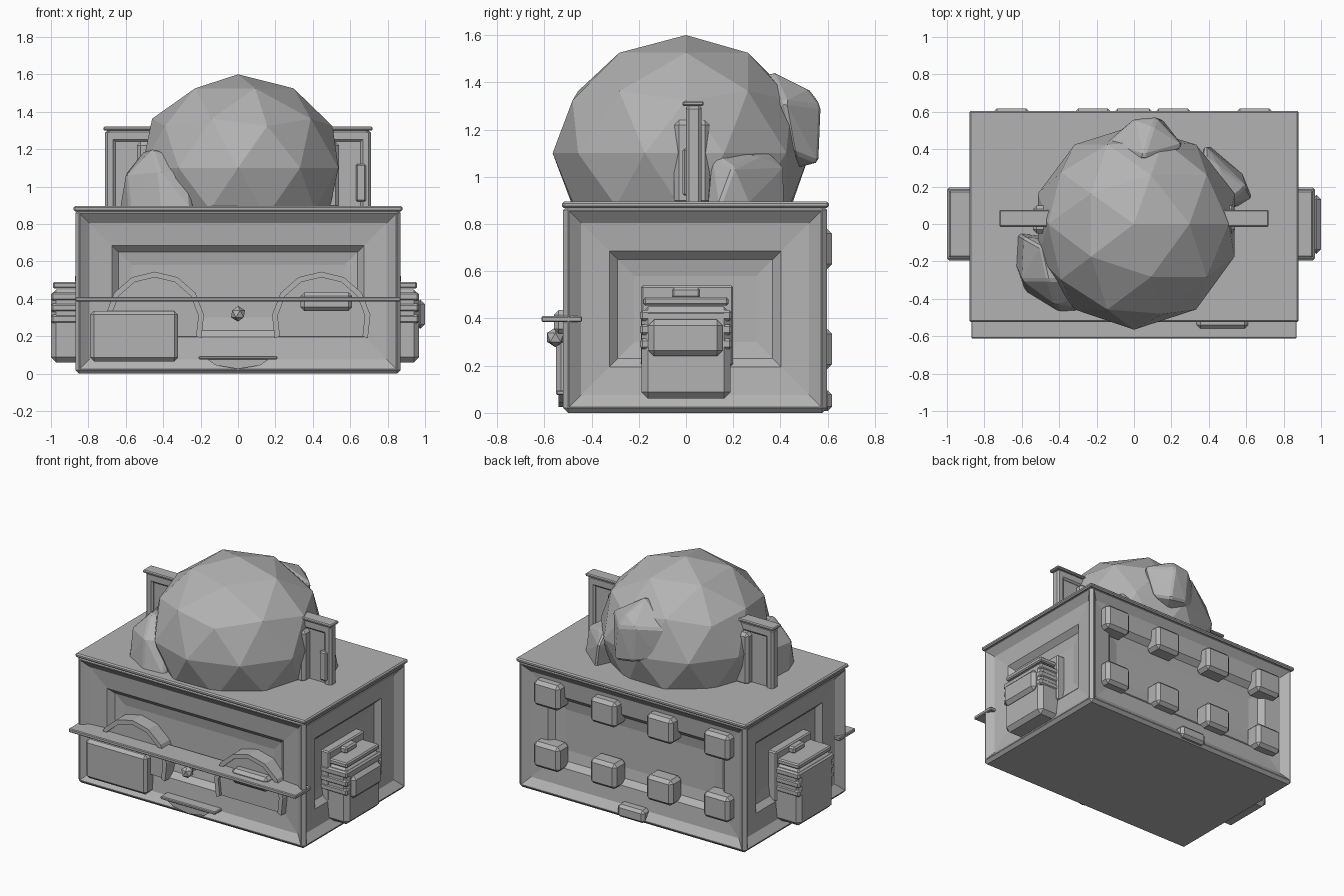
import bpy, bmesh, math
from mathutils import Vector

if "Cube" in bpy.data.objects:
    bpy.data.objects.remove(bpy.data.objects["Cube"])

grey = bpy.data.materials.new("plain_grey")
grey.diffuse_color = (0.45, 0.45, 0.45, 1)
grey.use_nodes = True
grey.node_tree.nodes["Principled BSDF"].inputs["Base Color"].default_value = grey.diffuse_color


def finish(name, bm, bevel=0.0):
    bmesh.ops.recalc_face_normals(bm, faces=bm.faces)
    me = bpy.data.meshes.new(name)
    bm.to_mesh(me)
    bm.free()
    me.materials.append(grey)
    ob = bpy.data.objects.new(name, me)
    bpy.context.collection.objects.link(ob)
    if bevel:
        mod = ob.modifiers.new("edge_bevel", 'BEVEL')
        mod.width = bevel
        mod.segments = 1
    return ob


def box_mesh(x, y, z):
    bm = bmesh.new()
    bmesh.ops.create_cube(bm, size=1)
    for v in bm.verts:
        v.co = Vector([sum(r) / 2 + c * abs(r[1] - r[0]) for r, c in zip((x, y, z), v.co)])
    return bm


def box(name, x, y, z, bevel=0.006):
    """Box from (min, max) ranges."""
    return finish(name, box_mesh(x, y, z), bevel)


def rock(name, points):
    """Convex faceted rock around a few points."""
    bm = bmesh.new()
    for p in points:
        bm.verts.new(p)
    hull = bmesh.ops.convex_hull(bm, input=bm.verts)
    junk = [g for g in hull["geom_interior"] if isinstance(g, bmesh.types.BMVert)]
    bmesh.ops.delete(bm, geom=junk, context='VERTS')
    return finish(name, bm, 0.012)


def prism(name, outline, y0, y1):
    """Extrude an x-z outline from y0 to y1."""
    bm = bmesh.new()
    a = [bm.verts.new((x, y0, z)) for x, z in outline]
    b = [bm.verts.new((x, y1, z)) for x, z in outline]
    bm.faces.new(a)
    bm.faces.new(b)
    n = len(a)
    for i in range(n):
        bm.faces.new((a[i], a[(i + 1) % n], b[(i + 1) % n], b[i]))
    return finish(name, bm)


def arc(cx, cz, r, start, end, steps):
    return [(cx + r * math.cos(math.radians(start + (end - start) * i / steps)),
             cz + r * math.sin(math.radians(start + (end - start) * i / steps)))
            for i in range(steps + 1)]


# Main body: bevelled box whose four walls sink inwards in steps
bm = box_mesh((-0.87, 0.87), (-0.52, 0.597), (0, 0.88))
bmesh.ops.bevel(bm, geom=bm.edges[:], offset=0.02, segments=1, affect='EDGES')
bm.normal_update()
walls = [f for f in bm.faces if f.calc_area() > 0.5 and abs(f.normal.z) < 0.1]
for wall in walls:
    for thick, sink in ((0.005, 0), (0.05, 0.04), (0.12, 0.012), (0.035, 0.035), (0.07, 0.012)):
        bmesh.ops.inset_region(bm, faces=[wall], thickness=thick, depth=-sink,
                               use_even_offset=True, use_boundary=True)
finish("body", bm)
box("lid", (-0.88, 0.88), (-0.525, 0.605), (0.868, 0.895), 0.008)

# Large faceted boulder, a little flatter at the back and left
bm = bmesh.new()
bmesh.ops.create_icosphere(bm, subdivisions=2, radius=1)
for v in bm.verts:
    v.co = Vector((v.co.x * (0.565 if v.co.x > 0 else 0.54),
                   v.co.y * (0.525 if v.co.y > 0 else 0.565), 1.1 + 0.5 * v.co.z))
finish("boulder", bm)

# Smaller rocks leaning on the boulder
rock("front_left_rock", [
    (-.62, -.05, .88), (-.63, -.22, .88), (-.58, -.36, .88), (-.4, -.47, .88), (-.25, -.46, .88),
    (-.59, -.07, 1.08), (-.6, -.3, 1.06), (-.42, -.43, 1.08), (-.27, -.38, 1.08),
    (-.5, -.12, 1.19), (-.46, -.3, 1.2), (-.38, -.3, 1.18), (-.2, -.1, 1.1), (-.2, -.1, .88)])
rock("back_right_rock", [
    (.4, .42, .88), (.58, .27, .88), (.63, .14, .88), (.55, .09, .88), (.3, .2, .88),
    (.38, .42, 1.04), (.6, .2, 1.04), (.38, .36, 1.1), (.5, .11, 1.1), (.46, .3, 1.09), (.3, .15, 1.1)])
rock("back_rock", [
    (0, .56, 1.32), (.12, .57, 1.3), (.02, .56, 1.08), (.15, .56, 1.06), (-.15, .43, 1.3),
    (-.12, .46, 1.1), (.26, .42, 1.32), (.22, .46, 1.1), (.05, .36, 1.45), (.1, .52, 1.37),
    (.08, .45, 1.03), (.05, .2, 1.25)])

# Framed panel standing through the boulder
box("frame_panel", (-0.67, 0.67), (0.015, 0.05), (0.88, 1.29), 0)
box("frame_cap", (-0.72, 0.72), (-0.015, 0.075), (1.3, 1.32), 0.006)
box("frame_rail", (-0.70, 0.70), (0, 0.065), (1.24, 1.305), 0.012)
for s in (-1, 1):
    box("frame_post", (s * 0.71, s * 0.655), (0, 0.065), (0.88, 1.3), 0.012)
    box("frame_brace", (s * 0.54, s * 0.44), (-0.05, 0.1), (0.88, 1.24), 0.02)
box("frame_latch", (0.63, 0.685), (-0.014, 0.02), (0.92, 1.12), 0.008)

# Front shelf, plate, handle box and knob
box("front_shelf", (-0.87, 0.87), (-0.612, -0.44), (0.385, 0.41), 0.005)
box("front_plate", (-0.79, -0.32), (-0.55, -0.43), (0.065, 0.335), 0.02)
box("front_handle", (0.335, 0.61), (-0.56, -0.43), (0.335, 0.435), 0.02)
bm = bmesh.new()
bmesh.ops.create_icosphere(bm, subdivisions=1, radius=0.042)
bmesh.ops.translate(bm, vec=(0, -0.553, 0.32), verts=bm.verts)
finish("front_knob", bm)
box("knob_stem", (-0.012, 0.012), (-0.54, -0.41), (0.308, 0.332), 0)

# Raised arches on the front
for s in (-1, 1):
    prism("arch_face", arc(s * 0.445, 0.28, 0.24, -20, 200, 8), -0.5, -0.41)
    outer = arc(s * 0.445, 0.28, 0.265, -20, 200, 8)
    inner = arc(s * 0.445, 0.28, 0.235, 200, -20, 8)
    prism("arch_rim", outer + inner, -0.52, -0.41)

# Lower lip on the front
box("lip_ledge", (-0.21, 0.21), (-0.55, -0.45), (0.075, 0.095), 0.005)
prism("lip_belly", [(-0.17, 0.08), (-0.12, 0.045), (0, 0.025), (0.12, 0.045), (0.17, 0.08)],
      -0.54, -0.45)

# Ribbed boxes standing out from the sunken side walls
for s, reach in ((1, 0.968), (-1, 1.0)):
    def side(name, x0, x1, y, z, bevel=0.006):
        return box(name, (s * x0, s * x1), y, z, bevel)
    side("side_back_plate", 0.75, 0.83, (-0.19, 0.2), (0.2, 0.54), 0.008)
    side("side_box", 0.75, reach, (-0.188, 0.188), (0.06, 0.45), 0.028)
    for k in range(3):
        z = 0.27 + k * 0.06
        side("side_rib", 0.76, reach, (-0.194, 0.194), (z, z + 0.045), 0.01)
    side("side_cap", 0.76, reach - 0.01, (-0.18, 0.18), (0.455, 0.49), 0.008)
    side("side_cap_knob", 0.76, 0.872, (-0.06, 0.06), (0.485, 0.53), 0.01)
box("side_panel", (0.95, 1.0), (-0.16, 0.155), (0.24, 0.395), 0.024)

# Two rows of studs on the back and one low foot stud
for x in (-0.655, -0.22, 0.21, 0.645):
    for z in (0.27, 0.695):
        box("back_stud", (x - 0.1, x + 0.1), (0.49, 0.618), (z - 0.087, z + 0.087), 0.022)
box("back_foot_stud", (-0.105, 0.1), (0.5, 0.618), (0.008, 0.095), 0.018)
